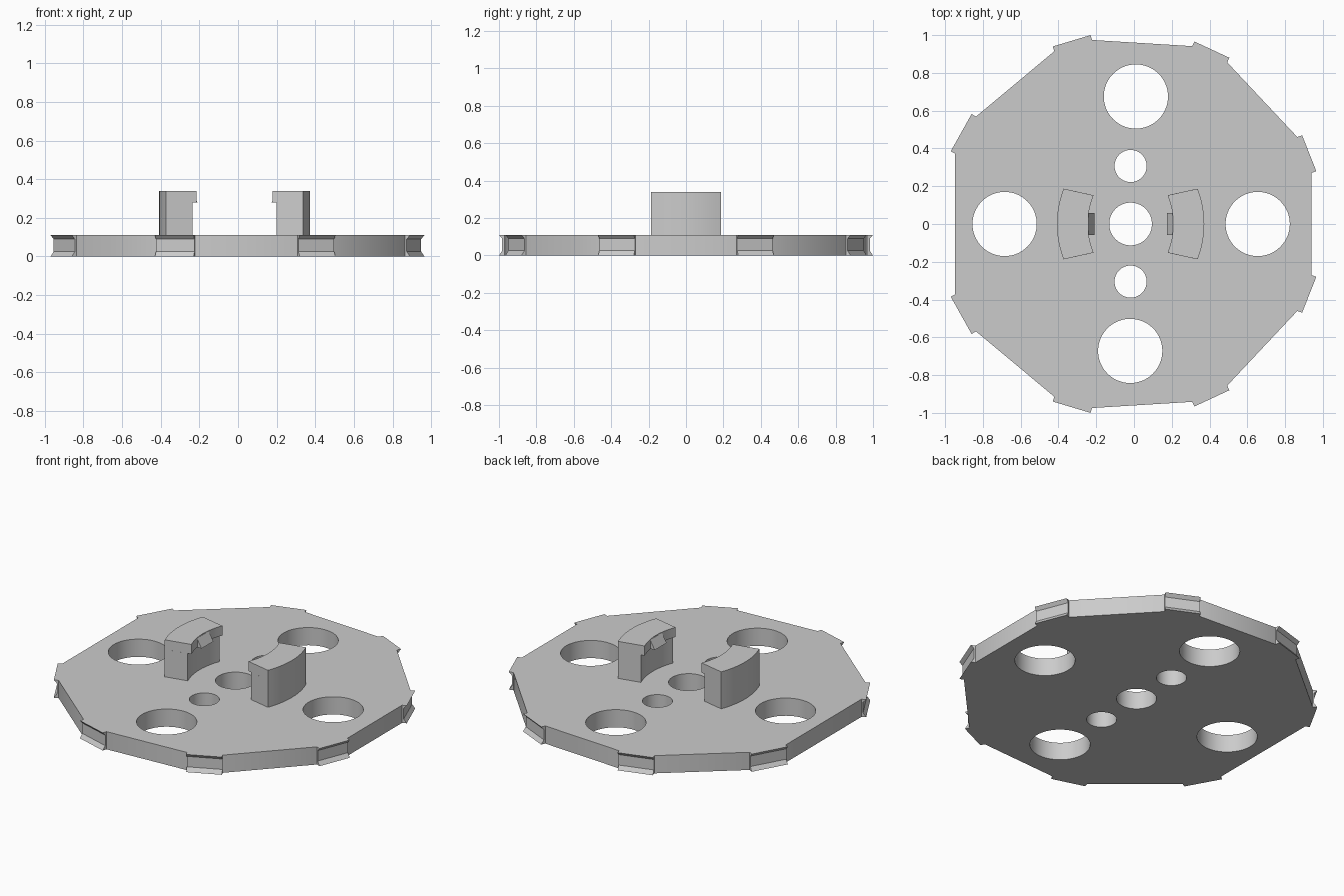
import bpy, bmesh, math
from mathutils import Vector

cube = bpy.data.objects.get("Cube")
if cube:
    bpy.data.objects.remove(cube, do_unlink=True)

GREY = (0.6, 0.6, 0.6, 1)
mat = bpy.data.materials.new("plain grey")
mat.use_nodes = True
mat.diffuse_color = GREY
mat.node_tree.nodes["Principled BSDF"].inputs["Base Color"].default_value = GREY

T = 0.11       # plate thickness
CX = -0.018    # hub centre
STEP = 0.027   # how far the rim lugs stand out
GROOVE = 0.018


def prism(name, ring, sweep):
    """Extrude a closed ring of 3D points along a vector."""
    bm = bmesh.new()
    face = bm.faces.new([bm.verts.new(p) for p in ring])
    out = bmesh.ops.extrude_face_region(bm, geom=[face])
    bmesh.ops.translate(bm, vec=sweep, verts=[v for v in out["geom"] if isinstance(v, bmesh.types.BMVert)])
    bmesh.ops.recalc_face_normals(bm, faces=bm.faces)
    mesh = bpy.data.meshes.new(name)
    bm.to_mesh(mesh)
    bm.free()
    mesh.materials.append(mat)
    obj = bpy.data.objects.new(name, mesh)
    bpy.context.collection.objects.link(obj)
    return obj


def smooth(obj):
    bpy.ops.object.select_all(action="DESELECT")
    obj.select_set(True)
    bpy.context.view_layer.objects.active = obj
    bpy.ops.object.shade_smooth_by_angle(angle=math.radians(30))


# Rim lugs on the back half, clockwise, then mirrored to the front
half = [((-0.97, 0.385), (-0.86, 0.582)), ((-0.43, 0.94), (-0.23, 1.0)),
        ((0.32, 0.966), (0.505, 0.88)), ((0.89, 0.47), (0.965, 0.28))]
pairs = half + [((b[0], -b[1]), (a[0], -a[1])) for a, b in reversed(half)]
outline = []
for i, (a, b) in enumerate(pairs):
    a, b = Vector((*a, 0)), Vector((*b, 0))
    d = (b - a).normalized()
    n = Vector((-d.y, d.x, 0))
    outline += [a - n * STEP, b - n * STEP]
    profile = [(STEP, 0), (0, 0), (GROOVE, 0.025), (GROOVE, 0.09), (0, T), (STEP, T)]
    prism(f"rim_lug_{i + 1}", [a - n * o + Vector((0, 0, z)) for o, z in profile], b - a)

# Plate with round holes
plate = prism("plate", outline, (0, 0, T))
holes = [(CX, 0, 0.113), (CX, 0.307, 0.085), (CX, -0.305, 0.085),
         (-0.685, 0, 0.17), (0.655, 0, 0.17), (0.01, 0.675, 0.17), (-0.02, -0.672, 0.17)]
for x, y, r in holes:
    bpy.ops.mesh.primitive_cylinder_add(vertices=64, radius=r, depth=1, location=(x, y, 0))
    cutter = bpy.context.object
    cutter.name = "hole_cutter"
    cutter.data.materials.append(mat)
    mod = plate.modifiers.new("hole", "BOOLEAN")
    mod.operation, mod.object, mod.solver = "DIFFERENCE", cutter, "EXACT"
    bpy.context.view_layer.objects.active = plate
    bpy.ops.object.modifier_apply(modifier=mod.name)
    bpy.data.objects.remove(cutter, do_unlink=True)
smooth(plate)


def arc(side, corner, mid, h, z, steps=12):
    """Bowed edge from y = -h to y = h."""
    ts = [2 * k / steps - 1 for k in range(steps + 1)]
    return [Vector((CX + side * (mid + (corner - mid) * t * t), h * t, z)) for t in ts]


# Two curved prongs, each with an inner lip and a small wedge catch
for name, side in (("left", 1), ("right", -1)):
    for part, inset, z0, z1 in (("prong", 0.022, T, 0.28), ("prong_lip", 0, 0.28, 0.34)):
        ring = arc(side, 0.355, 0.39, 0.187, z0)
        ring += reversed(arc(side, 0.196 + inset, 0.226 + inset, 0.152 + inset * 0.23, z0))
        smooth(prism(f"{name}_{part}", ring, (0, 0, z1 - z0)))
    wedge = [(0.23, 0.28), (0.192, 0.28), (0.224, 0.335), (0.23, 0.335)]
    prism(f"{name}_catch", [Vector((CX + side * x, -0.058, z)) for x, z in wedge], (0, 0.116, 0))
